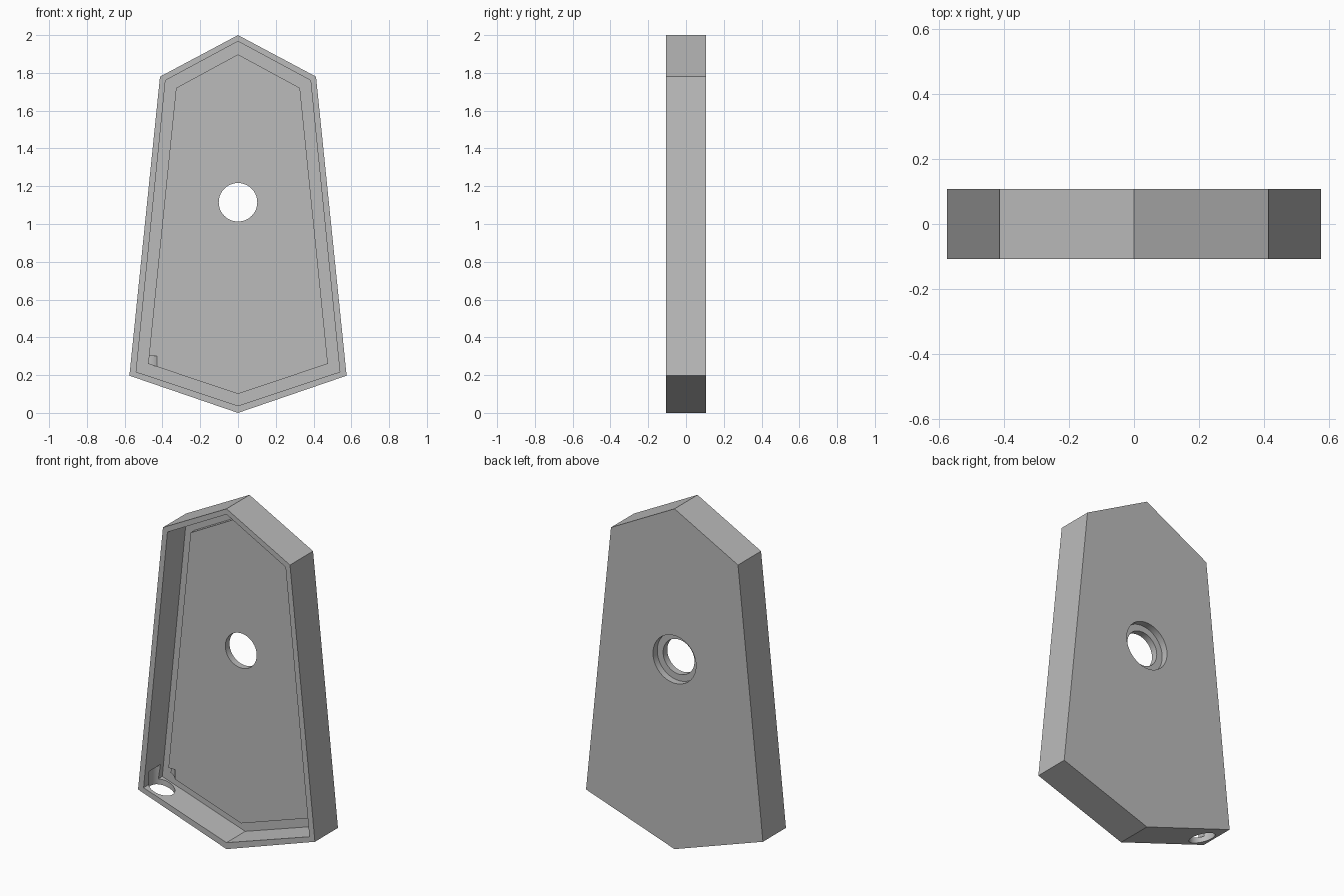
import bpy, bmesh, math
from mathutils import Matrix

if "Cube" in bpy.data.objects:
    bpy.data.objects.remove(bpy.data.objects["Cube"])

grey = bpy.data.materials.new("light_grey")
grey.use_nodes = True
colour = (0.5, 0.5, 0.5, 1)
grey.diffuse_color = colour
grey.node_tree.nodes["Principled BSDF"].inputs["Base Color"].default_value = colour

# Depth positions, front to back
FRONT, BACK = -0.107, 0.107
FLOOR, PANEL, COUNTERBORE = 0.067, 0.028, 0.067
HOLE_Z = 1.115


def outline(bottom, low, high, top):
    """Mirrored six-sided outline; low and high are right-hand corners."""
    return [(0, bottom), low, high, (0, top), (-high[0], high[1]), (-low[0], low[1])]


def add_object(name, bm):
    bmesh.ops.recalc_face_normals(bm, faces=bm.faces)
    mesh = bpy.data.meshes.new(name)
    bm.to_mesh(mesh)
    bm.free()
    mesh.materials.append(grey)
    obj = bpy.data.objects.new(name, mesh)
    bpy.context.collection.objects.link(obj)
    return obj


def cut_cylinder(target, radius, centre, length, along_y):
    """Drill a round hole and discard the drill."""
    bm = bmesh.new()
    matrix = Matrix.Translation(centre)
    if along_y:
        matrix = matrix @ Matrix.Rotation(math.pi / 2, 4, "X")
    bmesh.ops.create_cone(bm, cap_ends=True, segments=64, radius1=radius,
                          radius2=radius, depth=length, matrix=matrix)
    drill = add_object("drill", bm)
    drill.hide_render = True
    mod = target.modifiers.new("hole", "BOOLEAN")
    mod.operation, mod.solver, mod.object = "DIFFERENCE", "EXACT", drill
    bpy.context.view_layer.objects.active = target
    bpy.ops.object.modifier_apply(modifier=mod.name)
    bpy.data.objects.remove(drill)


# Shallow tray: outer wall, rim, groove and raised inner panel
outer = outline(0, (0.575, 0.197), (0.413, 1.78), 2)
inner = outline(0.038, (0.539, 0.217), (0.384, 1.76), 1.967)
panel = outline(0.1, (0.476, 0.26), (0.328, 1.72), 1.898)
bm = bmesh.new()
rings = [[bm.verts.new((x, y, z)) for x, z in shape] for shape, y in (
    (outer, BACK), (outer, FRONT), (inner, FRONT),
    (inner, FLOOR), (panel, FLOOR), (panel, PANEL))]
for a, b in zip(rings, rings[1:]):
    for i in range(6):
        j = (i + 1) % 6
        bm.faces.new((a[i], a[j], b[j], b[i]))
bm.faces.new(rings[0])
bm.faces.new(rings[-1])
tray = add_object("tray_housing", bm)

# Centre hole, its wider rear recess, and the cable hole in the lower wall
cut_cylinder(tray, 0.102, (0, 0, HOLE_Z), 1, True)
cut_cylinder(tray, 0.14, (0, COUNTERBORE + 0.1, HOLE_Z), 0.2, True)
cut_cylinder(tray, 0.07, (-0.485, -0.015, 0.15), 0.3, False)

# Smooth the round holes, keep the corners crisp
bpy.ops.object.select_all(action="DESELECT")
tray.select_set(True)
bpy.context.view_layer.objects.active = tray
bpy.ops.object.shade_smooth_by_angle(angle=math.radians(10))
